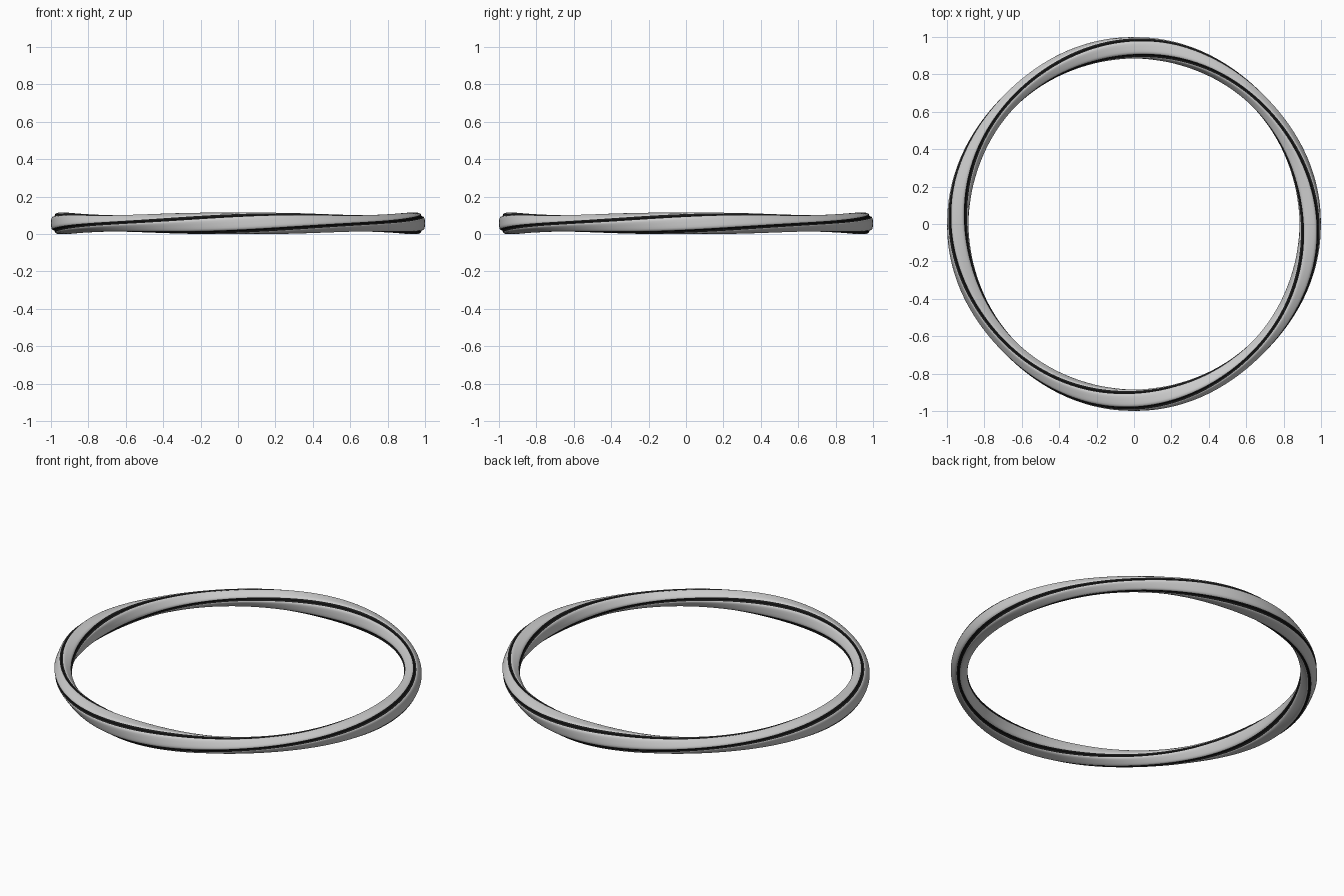
import bpy, bmesh, math

if "Cube" in bpy.data.objects:
    bpy.data.objects.remove(bpy.data.objects["Cube"])

RING = 0.942      # radius of the ring centreline
HALF = 0.057      # half thickness of the band
STEPS = 240       # sections around the ring

# one quarter of the cross-section: broad lobe, then a dark groove
quarter = [(0.050, -0.034), (0.0545, -0.029), (0.0565, -0.020), (0.057, -0.007),
           (0.057, 0.007), (0.0565, 0.020), (0.0545, 0.029), (0.050, 0.034),
           (0.039, 0.039)]
GROOVE = (7, 8)   # segments of each quarter that are dark
profile = []
for k in range(4):
    c, s = [(1, 0), (0, 1), (-1, 0), (0, -1)][k]
    profile += [(u * c - v * s, u * s + v * c) for u, v in quarter]


def material(name, shade):
    mat = bpy.data.materials.new(name)
    mat.diffuse_color = (shade, shade, shade, 1)
    mat.use_nodes = True
    mat.node_tree.nodes["Principled BSDF"].inputs["Base Color"].default_value = mat.diffuse_color
    return mat


# sweep with one full twist, slimmer halfway between the quarter points
bm = bmesh.new()
rows = []
for i in range(STEPS):
    t = 2 * math.pi * i / STEPS
    dip = math.sin(2 * t) ** 2
    scale = 1 - 0.27 * dip
    c, s = math.cos(t) * scale, math.sin(t) * scale
    row = []
    for u, v in profile:
        r = RING - 0.007 * dip + u * c - v * s
        z = HALF + u * s + v * c
        row.append(bm.verts.new((r * math.cos(t), r * math.sin(t), z)))
    rows.append(row)
n = len(profile)
for i in range(STEPS):
    a, b = rows[i], rows[(i + 1) % STEPS]
    for p in range(n):
        q = (p + 1) % n
        face = bm.faces.new((a[p], b[p], b[q], a[q]))
        face.material_index = 1 if p % len(quarter) in GROOVE else 0
bmesh.ops.recalc_face_normals(bm, faces=bm.faces)

mesh = bpy.data.meshes.new("twisted_ring")
bm.to_mesh(mesh)
bm.free()
mesh.materials.append(material("grey", 0.8))
mesh.materials.append(material("black", 0.01))
ring = bpy.data.objects.new("twisted_ring", mesh)
bpy.context.collection.objects.link(ring)
bpy.context.view_layer.objects.active = ring
ring.select_set(True)
bpy.ops.object.shade_smooth_by_angle(angle=math.radians(35))
